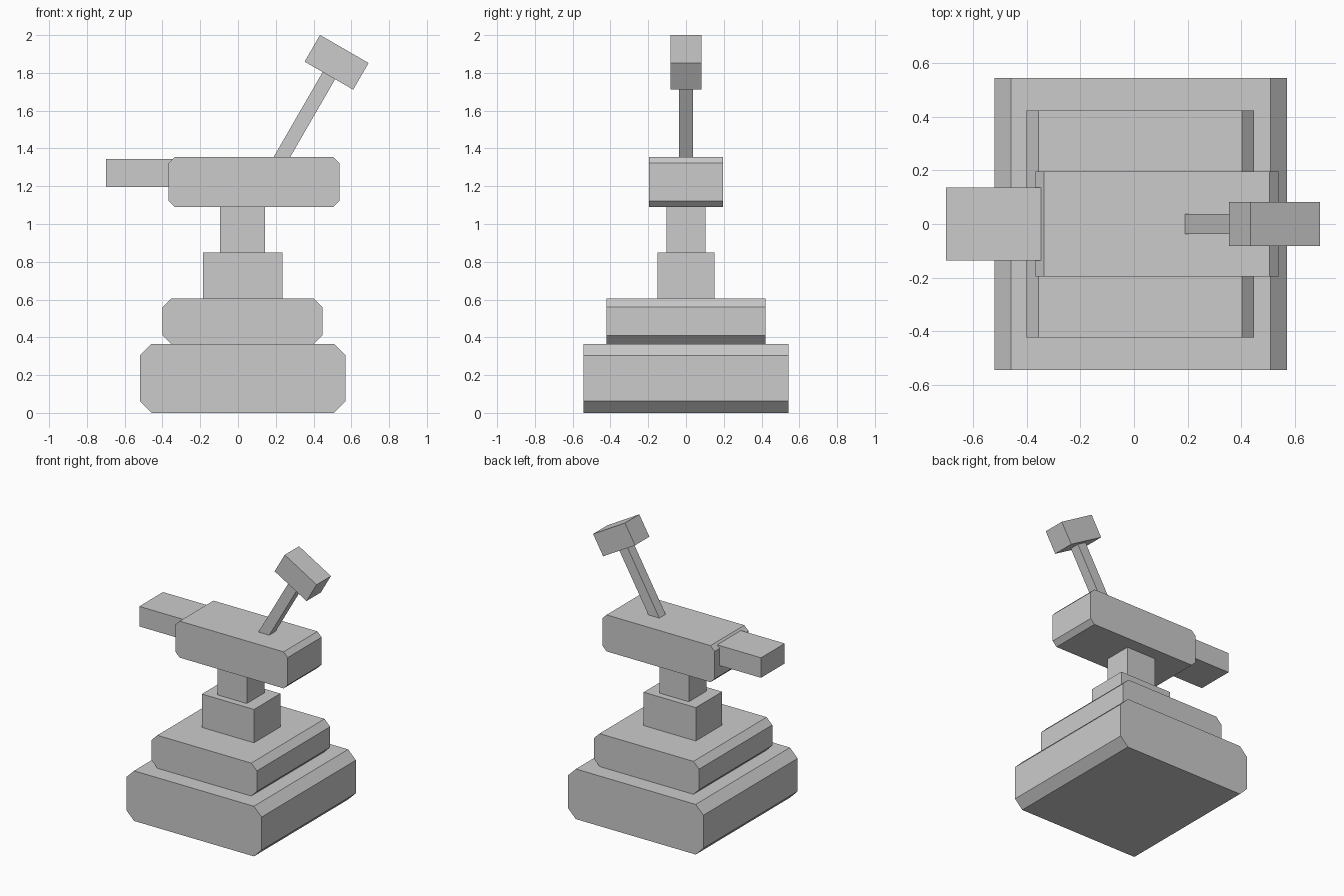
import bpy, bmesh, math
from mathutils import Vector, Matrix

cube = bpy.data.objects.get("Cube")
if cube:
    bpy.data.objects.remove(cube, do_unlink=True)

grey = bpy.data.materials.new("plain grey")
grey.use_nodes = True
colour = (0.6, 0.6, 0.6, 1)
grey.diffuse_color = colour
grey.node_tree.nodes["Principled BSDF"].inputs["Base Color"].default_value = colour


def block(name, centre, size, chamfer=0, tilt=0):
    """Box with optional chamfers on the four edges along y, tilted about y."""
    bm = bmesh.new()
    bmesh.ops.create_cube(bm, size=1, matrix=Matrix.Diagonal((*size, 1)))
    if chamfer:
        edges = [e for e in bm.edges
                 if abs((e.verts[0].co - e.verts[1].co).normalized().y) > 0.9]
        bmesh.ops.bevel(bm, geom=edges, offset=chamfer, segments=1,
                        affect='EDGES', offset_type='OFFSET')
    mesh = bpy.data.meshes.new(name)
    bm.to_mesh(mesh)
    bm.free()
    mesh.materials.append(grey)
    obj = bpy.data.objects.new(name, mesh)
    obj.location = centre
    obj.rotation_euler.y = tilt
    bpy.context.collection.objects.link(obj)
    return obj


def span(name, x0, x1, depth, z0, z1, chamfer=0):
    return block(name, ((x0 + x1) / 2, 0, (z0 + z1) / 2),
                 (x1 - x0, depth, z1 - z0), chamfer)


# Stepped base and pedestal
span("base", -0.52, 0.57, 1.085, 0, 0.365, 0.062)
span("upper_base", -0.4, 0.447, 0.843, 0.365, 0.605, 0.045)
span("lower_column", -0.185, 0.235, 0.303, 0.605, 0.848)
span("upper_column", -0.095, 0.143, 0.206, 0.848, 1.09)

# Body with the block projecting from its right end
span("body", -0.367, 0.537, 0.39, 1.09, 1.356, 0.033)
span("side_arm", -0.7, -0.3, 0.273, 1.197, 1.343)

# Leaning lever, with its block-shaped grip across the top
lean = math.radians(30)
axis = Vector((math.sin(lean), 0, math.cos(lean)))
grip_centre = Vector((0.522, 0, 1.856))
rod_length = 0.6
block("lever_rod", grip_centre - axis * (rod_length / 2 + 0.06),
      (0.076, 0.073, rod_length), tilt=lean)
block("lever_grip", grip_centre, (0.297, 0.165, 0.163), tilt=lean)
